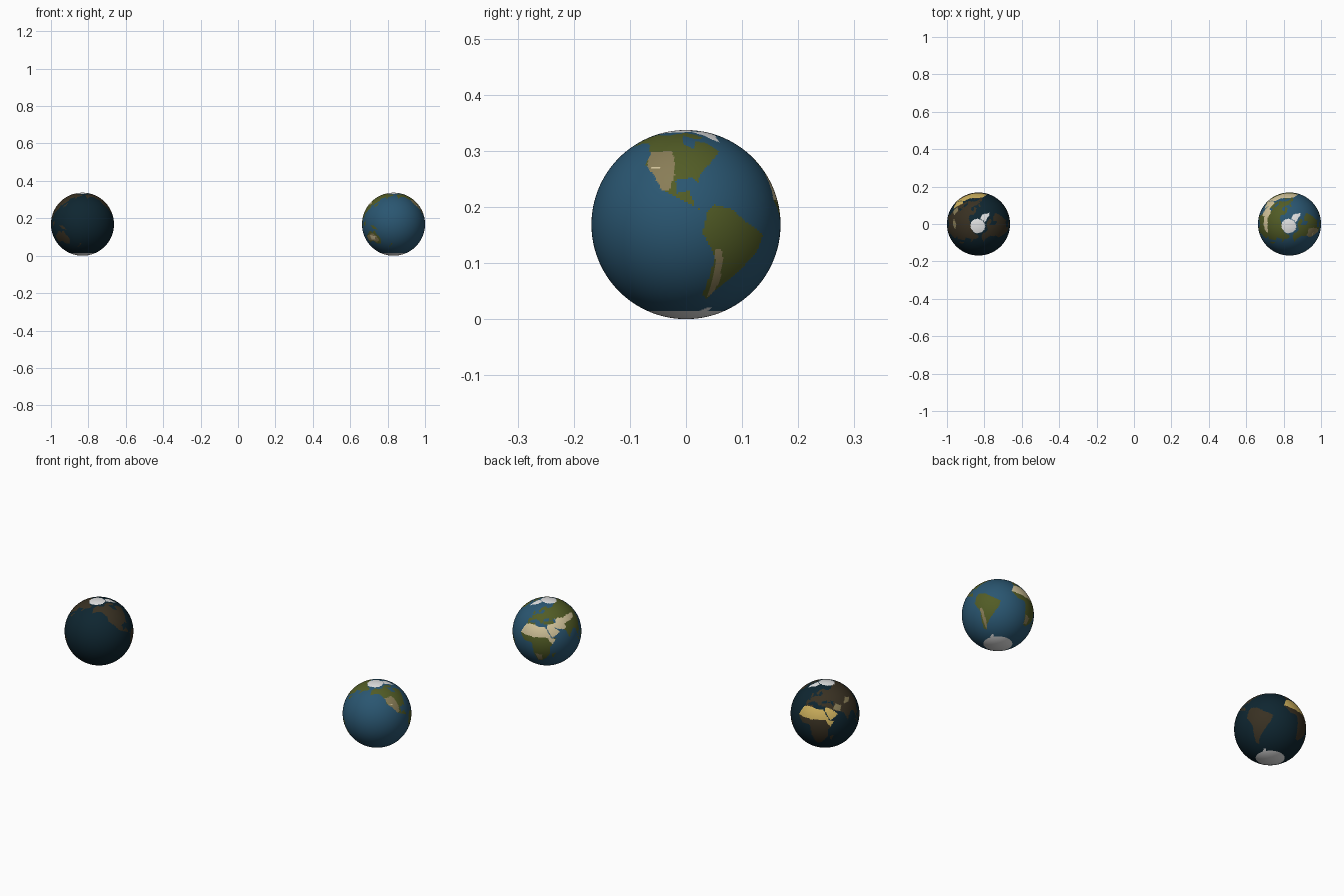
import bpy, bmesh, math

if "Cube" in bpy.data.objects:
    bpy.data.objects.remove(bpy.data.objects["Cube"])

R = 0.1685          # globe radius
CX = 1.0 - R        # distance of each globe centre from the middle


def material(name, rgb):
    m = bpy.data.materials.new(name)
    m.diffuse_color = (*rgb, 1.0)
    m.use_nodes = True
    m.node_tree.nodes["Principled BSDF"].inputs["Base Color"].default_value = m.diffuse_color
    return m


COLOURS = {
    "ocean blue": (0.023, 0.093, 0.165),
    "forest green": (0.084, 0.107, 0.019),
    "desert sand": (0.66, 0.56, 0.33),
    "dry steppe": (0.25, 0.205, 0.095),
    "ice white": (0.78, 0.78, 0.78),
    "night ocean": (0.0045, 0.019, 0.030),
    "night land": (0.040, 0.030, 0.016),
    "night gold": (0.62, 0.44, 0.11),
}
MATS = {n: material(n, c) for n, c in COLOURS.items()}

# --- simplified coast outlines as (longitude, latitude) corners ---
north_america = [(-167, 66), (-156, 71), (-128, 70), (-95, 72), (-94, 59), (-82, 53),
                 (-78, 62), (-65, 59), (-56, 51), (-66, 44), (-76, 36), (-81, 30),
                 (-81, 25), (-85, 30), (-97, 28), (-96, 19), (-88, 21), (-84, 10),
                 (-78, 8), (-95, 16), (-106, 22), (-113, 31), (-124, 40), (-124, 48),
                 (-135, 58), (-152, 59), (-165, 55)]
arctic_islands = [(-118, 73), (-90, 75), (-75, 73), (-62, 66), (-78, 65), (-95, 70)]
south_america = [(-77, 8), (-72, 12), (-60, 9), (-50, 1), (-35, -6), (-39, -17),
                 (-48, -27), (-58, -37), (-65, -44), (-69, -52), (-75, -48),
                 (-71, -20), (-80, -5)]
africa = [(-17, 15), (-10, 30), (-6, 36), (10, 37), (11, 33), (20, 31), (32, 31),
          (43, 12), (51, 12), (40, -4), (40, -16), (33, -27), (26, -34), (18, -34),
          (12, -17), (9, 3), (-7, 4.5)]
europe = [(-9, 37), (-9, 43), (-1, 44), (-4, 48), (8, 54), (22, 55), (28, 60),
          (22, 65), (17, 61), (14, 56), (6, 59), (13, 67), (26, 71), (42, 67),
          (60, 69), (60, 45), (40, 43), (40, 47), (28, 45), (28, 41), (23, 37),
          (13, 45), (17, 40), (9, 44), (0, 40), (-5, 36)]
asia = [(60, 69), (72, 73), (104, 77), (140, 73), (180, 69), (180, 65), (163, 60),
        (157, 51), (155, 59), (136, 54), (140, 48), (128, 39), (127, 35), (120, 39),
        (122, 30), (109, 20), (106, 9), (100, 13), (104, 2), (98, 9), (96, 17),
        (90, 22), (80, 14), (77, 8), (72, 21), (66, 25), (57, 27), (49, 30),
        (57, 24), (59, 22), (44, 13), (35, 29), (36, 36), (27, 37), (28, 41),
        (40, 42), (60, 45)]
australia = [(114, -22), (122, -18), (131, -12), (136, -15), (142, -11), (146, -19),
             (153, -27), (150, -37), (140, -38), (131, -32), (116, -35)]
madagascar = [(44, -17), (50, -15), (47, -25), (44, -23)]
britain = [(-5, 50), (1, 52), (-3, 58), (-6, 57)]
japan = [(131, 32), (140, 35), (143, 43), (140, 42)]
sumatra = [(95, 5), (100, 2), (106, -6), (102, -4)]
borneo = [(109, 1), (117, 7), (118, 1), (114, -4)]
new_guinea = [(131, -1), (141, -3), (150, -10), (139, -8)]
new_zealand = [(167, -46), (173, -41), (174, -36), (178, -38), (171, -45)]
caspian = [(48, 46), (53, 45), (54, 37), (50, 38)]
greenland = [(-73, 78), (-55, 70), (-52, 65), (-44, 60), (-38, 66), (-22, 71), (-18, 81)]
antarctic_arm = [(-75, -68), (-60, -61), (-54, -62), (-58, -68)]

# --- dry regions, only used where there is land ---
sahara = [(-18, 15), (-11, 31), (0, 34), (10, 34), (32, 33), (38, 35), (48, 31),
          (58, 26), (61, 22), (45, 11), (53, 12), (45, 2), (39, 8), (36, 14), (10, 13)]
inner_asia = [(36, 36), (48, 29), (66, 24), (74, 27), (72, 33), (80, 35), (102, 36),
              (113, 42), (105, 45), (88, 46), (75, 44), (62, 46), (50, 44), (50, 37)]
plateau = [(50, 31), (64, 26), (70, 35), (58, 40)]
basin = [(77, 37), (92, 36), (103, 41), (90, 46)]
west_plains = [(-126, 50), (-104, 51), (-100, 45), (-98, 32), (-101, 21), (-107, 21),
               (-116, 29), (-121, 38)]
salt_flats = [(-118, 38), (-110, 38), (-111, 36), (-117, 36)]
patagonia = [(-71, -15), (-66, -16), (-64, -35), (-65, -47), (-70, -50), (-70, -33)]
kalahari = [(14, -17), (27, -19), (26, -31), (18, -32)]
outback = [(128, -20), (141, -23), (138, -29), (126, -28)]
aus_interior = [(115, -23), (124, -19), (137, -17), (145, -23), (148, -31), (140, -35),
                (131, -31), (117, -31)]

LAND = [north_america, arctic_islands, south_america, africa, europe, asia, australia,
        madagascar, britain, japan, sumatra, borneo, new_guinea, new_zealand]


def inside(poly, lon, lat):
    """Even-odd test of a point against an outline."""
    hit = False
    x0, y0 = poly[-1]
    for x1, y1 in poly:
        if (y0 > lat) != (y1 > lat) and lon < (x1 - x0) * (lat - y0) / (y1 - y0) + x0:
            hit = not hit
        x0, y0 = x1, y1
    return hit


def within(polys, lon, lat):
    return any(inside(p, lon, lat) for p in polys)


def terrain(lon, lat):
    """Kind of ground: ice, sea or land."""
    north_edge = 77 - 4 * math.cos(math.radians(lon - 160))
    if lat < -66 or lat > north_edge or within((greenland, antarctic_arm), lon, lat):
        return "ice"
    if within(LAND, lon, lat) and not inside(caspian, lon, lat):
        return "land"
    return "sea"


def day_colour(lon, lat):
    kind = terrain(lon, lat)
    if kind != "land":
        return "ice white" if kind == "ice" else "ocean blue"
    if within((sahara, inner_asia, outback, salt_flats), lon, lat):
        return "desert sand"
    if within((west_plains, patagonia, kalahari, aus_interior), lon, lat):
        return "dry steppe"
    return "forest green"


def night_colour(lon, lat):
    kind = terrain(lon, lat)
    if kind != "land":
        return "ice white" if kind == "ice" else "night ocean"
    if inside(sahara, lon, lat):
        return "night gold"
    if within((plateau, basin), lon, lat):
        return "dry steppe"
    return "night land"


def globe(name, x, colour_of, used):
    mesh = bpy.data.meshes.new(name)
    for n in used:
        mesh.materials.append(MATS[n])
    bm = bmesh.new()
    bmesh.ops.create_uvsphere(bm, u_segments=288, v_segments=144, radius=R)
    for f in bm.faces:
        c = f.calc_center_median().normalized()
        lat = math.degrees(math.asin(c.z))
        lon = math.degrees(math.atan2(c.y, c.x)) - 90     # +y is longitude 0
        if lon < -180:
            lon += 360
        f.material_index = used.index(colour_of(lon, lat))
        f.smooth = True
    bm.to_mesh(mesh)
    bm.free()
    obj = bpy.data.objects.new(name, mesh)
    obj.location = (x, 0, R)
    bpy.context.collection.objects.link(obj)


globe("day_globe", CX, day_colour,
      ["ocean blue", "forest green", "desert sand", "dry steppe", "ice white"])
globe("night_globe", -CX, night_colour,
      ["night ocean", "night land", "night gold", "dry steppe", "ice white"])
